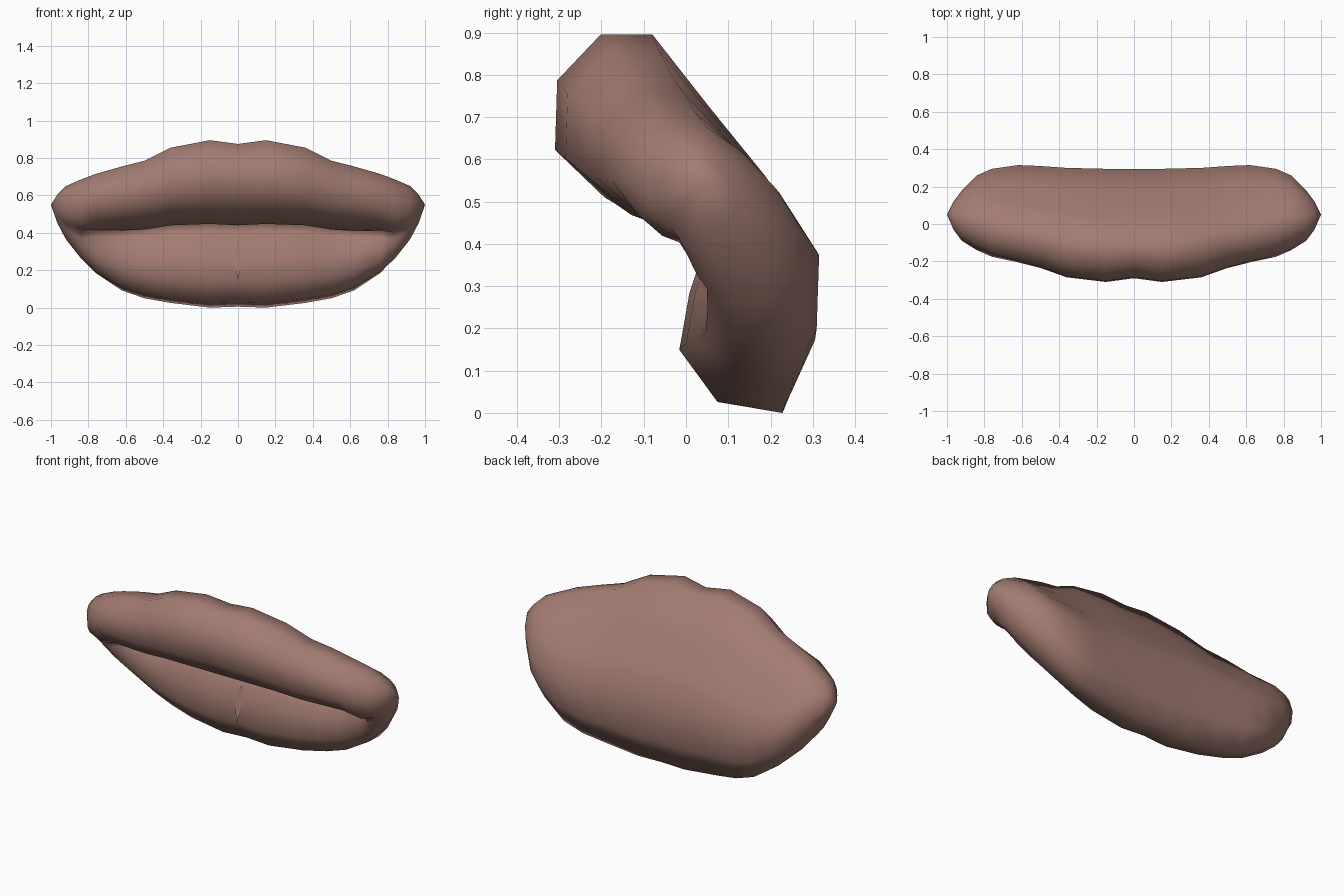
import bpy, bmesh

if "Cube" in bpy.data.objects:
    bpy.data.objects.remove(bpy.data.objects["Cube"])

mat = bpy.data.materials.new("lip_brown")
mat.diffuse_color = (0.36, 0.2, 0.165, 1)
mat.use_nodes = True
mat.node_tree.nodes["Principled BSDF"].inputs["Base Color"].default_value = mat.diffuse_color


def make_object(name, bm, smooth):
    bmesh.ops.recalc_face_normals(bm, faces=bm.faces)
    for f in bm.faces:
        f.smooth = smooth
    mesh = bpy.data.meshes.new(name)
    bm.to_mesh(mesh)
    bm.free()
    mesh.materials.append(mat)
    obj = bpy.data.objects.new(name, mesh)
    bpy.context.collection.objects.link(obj)
    return obj


# Centre section (y, z): top, upper lip, crease, lower lip, underside, back
centre = [(-0.07, 0.875), (-0.19, 0.875), (-0.29, 0.77), (-0.295, 0.61),
          (-0.18, 0.50), (-0.02, 0.44), (0.11, 0.44), (0.05, 0.385),
          (0.015, 0.28), (-0.008, 0.15), (0.08, 0.03), (0.23, 0.005),
          (0.29, 0.15), (0.295, 0.38), (0.19, 0.55), (0.06, 0.71)]
centre = [((y + 0.295) / 0.59, (z - 0.005) / 0.87) for y, z in centre]

# Section near the mouth corners, in a unit box
corner = [(0.5, 0.98), (0.3, 1), (0.1, 0.9), (0, 0.68), (0.02, 0.45), (0.1, 0.32),
          (0.2, 0.25), (0.27, 0.18), (0.36, 0.1), (0.47, 0.04), (0.62, 0), (0.8, 0.03),
          (0.96, 0.15), (1, 0.38), (0.9, 0.65), (0.72, 0.85)]

# Stations: x, bottom z, top z, front y, back y, blend towards corner section
stations = [(0, 0.005, 0.875, -0.29, 0.295, 0),
            (0.15, 0.0, 0.895, -0.31, 0.295, 0),
            (0.36, 0.025, 0.855, -0.285, 0.30, 0),
            (0.5, 0.05, 0.785, -0.235, 0.31, 0),
            (0.62, 0.09, 0.755, -0.205, 0.315, 0.08),
            (0.76, 0.18, 0.715, -0.175, 0.295, 0.3),
            (0.84, 0.26, 0.685, -0.14, 0.26, 0.7),
            (0.92, 0.365, 0.65, -0.09, 0.18, 1),
            (0.965, 0.45, 0.605, -0.03, 0.12, 1)]

# Lips lofted from corner to corner, closed to a point at each end
bm = bmesh.new()
rings = []
for x, zb, zt, yf, yb, k in [(-s[0],) + s[1:] for s in stations[:0:-1]] + stations:
    ring = []
    for (u0, v0), (u1, v1) in zip(centre, corner):
        u, v = u0 + (u1 - u0) * k, v0 + (v1 - v0) * k
        ring.append(bm.verts.new((x, yf + u * (yb - yf), zb + v * (zt - zb))))
    rings.append(ring)
n = len(centre)
for a, b in zip(rings, rings[1:]):
    for i in range(n):
        j = (i + 1) % n
        bm.faces.new((a[i], a[j], b[j], b[i]))
for side, ring in ((-1, rings[0]), (1, rings[-1])):
    tip = bm.verts.new((side, 0.05, 0.55))
    for i in range(n):
        bm.faces.new((ring[i], ring[(i + 1) % n], tip))
make_object("lips", bm, True)

# Small flat diamond in the middle of the lower lip
bm = bmesh.new()
top, right, low, left = [bm.verts.new(p) for p in (
    (0, 0.034, 0.355), (0.03, 0.012, 0.285), (0, -0.016, 0.15), (-0.03, 0.012, 0.285))]
back = bm.verts.new((0, 0.05, 0.28))
bm.faces.new((top, left, low, right))
for a, b in ((top, right), (right, low), (low, left), (left, top)):
    bm.faces.new((a, b, back))
make_object("lower_lip_dimple", bm, False)
